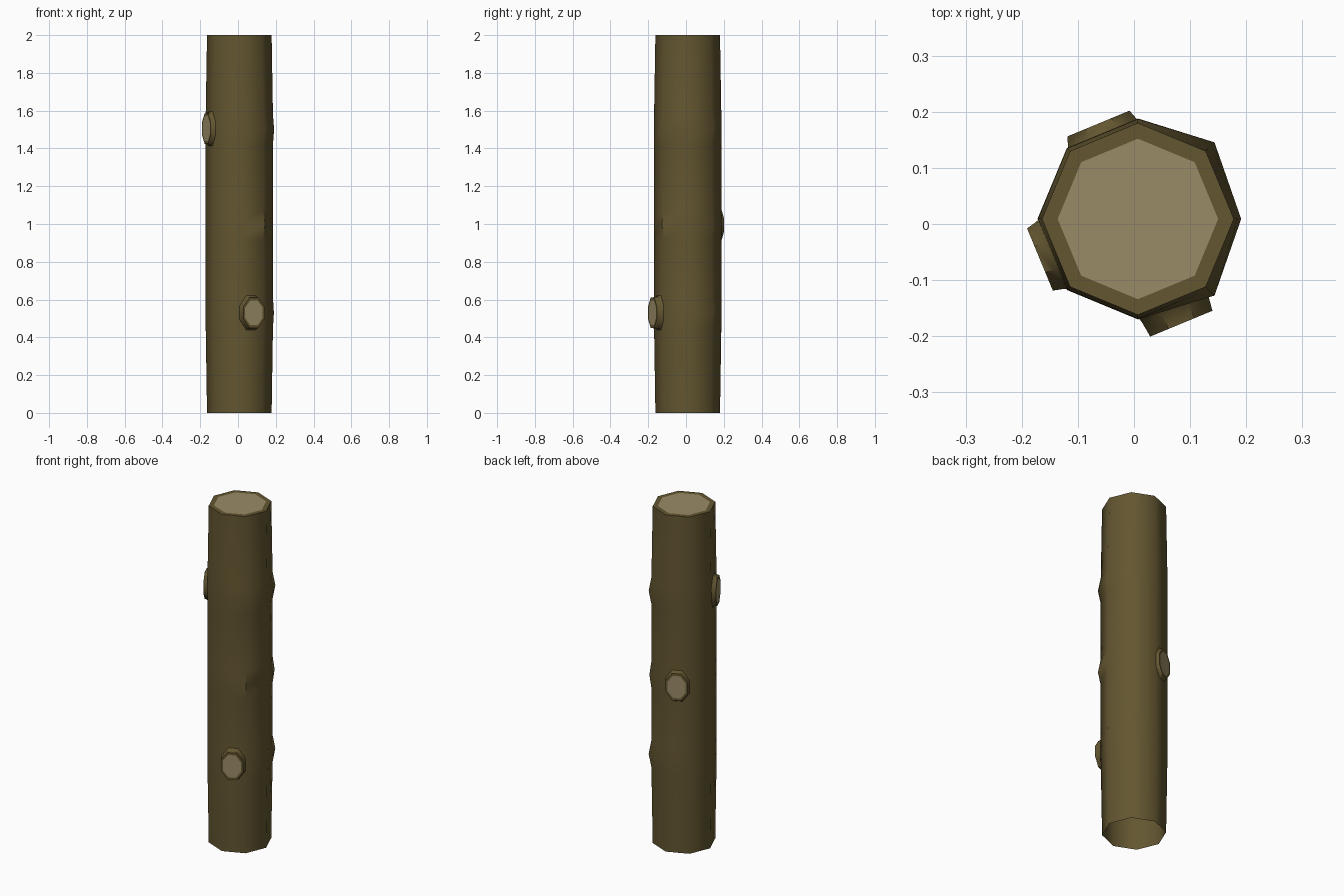
import bpy, bmesh, math
from mathutils import Vector

if "Cube" in bpy.data.objects:
    bpy.data.objects.remove(bpy.data.objects["Cube"])

CX, CY, SIDES = 0.007, 0.009, 8


def material(name, color):
    m = bpy.data.materials.new(name)
    m.diffuse_color = (*color, 1)
    m.use_nodes = True
    m.node_tree.nodes["Principled BSDF"].inputs["Base Color"].default_value = m.diffuse_color
    return m


bark = material("bark", (0.125, 0.093, 0.03))
wood = material("cut_wood", (0.32, 0.26, 0.135))


def loft(name, rings):
    """Skin a list of 8-point rings; the last ring becomes the pale cut face."""
    bm = bmesh.new()
    loops = [[bm.verts.new(p) for p in ring] for ring in rings]
    for a, b in zip(loops, loops[1:]):
        for i in range(SIDES):
            j = (i + 1) % SIDES
            bm.faces.new((a[i], a[j], b[j], b[i]))
    bm.faces.new(loops[-1]).material_index = 1
    bm.normal_update()
    me = bpy.data.meshes.new(name)
    bm.to_mesh(me)
    bm.free()
    me.materials.append(bark)
    me.materials.append(wood)
    ob = bpy.data.objects.new(name, me)
    bpy.context.collection.objects.link(ob)
    bpy.ops.object.select_all(action='DESELECT')
    ob.select_set(True)
    bpy.context.view_layer.objects.active = ob
    bpy.ops.object.shade_smooth_by_angle(angle=math.radians(50))
    return ob


def trunk_ring(r, z, bumps={}):
    ring = []
    for i in range(SIDES):
        a = i * math.tau / SIDES
        rr = r + bumps.get(i, 0)
        ring.append((CX + rr * math.cos(a), CY + rr * math.sin(a), z))
    return ring


# Trunk: slightly swollen octagon with knots along two corners, open underneath
rings = [trunk_ring(0.171, 0), trunk_ring(0.177, 0.43)]
for z, bumps in ((0.53, {1: 0.014, 0: 0.004}),
                 (1.0, {1: 0.010, 7: 0.014}),
                 (1.5, {1: 0.014, 7: 0.014, 0: 0.005})):
    rings += [trunk_ring(0.178, z - 0.08), trunk_ring(0.179, z, bumps),
              trunk_ring(0.178, z + 0.08)]
rings.pop(1)
rings += [trunk_ring(0.171, 2), trunk_ring(0.143, 2)]
loft("trunk", rings)


# Sawn branch stubs, each centred on one flat of the trunk
def stub(name, angle, z, reach):
    a = math.radians(angle)
    out = Vector((math.cos(a), math.sin(a), 0))
    side = Vector((-math.sin(a), math.cos(a), 0))
    rings = []
    for dist, w, h in ((0.160, 0.068, 0.095), (0.172, 0.064, 0.084),
                       (reach, 0.060, 0.080), (reach, 0.050, 0.066)):
        ring = []
        for i in range(SIDES):
            t = (i + 0.5) * math.tau / SIDES
            k = 1 / math.cos(math.pi / SIDES)
            p = Vector((CX, CY, z)) + out * dist + side * (w * k * math.cos(t))
            p.z += h * k * math.sin(t)
            ring.append(p)
        rings.append(ring)
    loft(name, rings)


stub("front_stub", -67.5, 0.53, 0.202)
stub("left_stub", 202.5, 1.505, 0.189)
stub("back_stub", 112.5, 0.995, 0.184)
